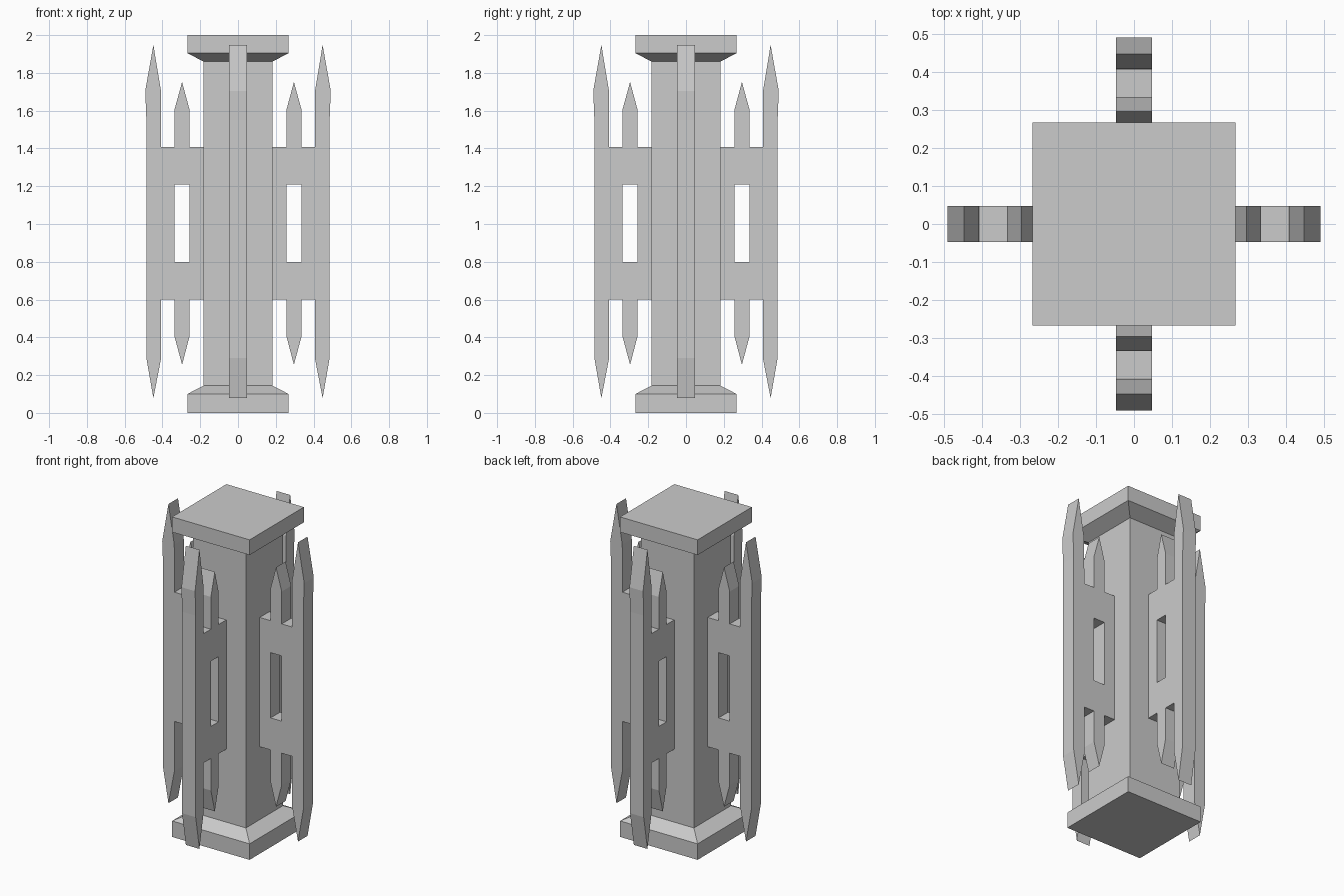
import bpy, bmesh
from math import pi
from mathutils import Matrix

if "Cube" in bpy.data.objects:
    bpy.data.objects.remove(bpy.data.objects["Cube"])

# Square column with flared base and cap: (half width, height) rings
rings = [(0.268, 0), (0.268, 0.10), (0.183, 0.144),
         (0.183, 1.86), (0.268, 1.905), (0.268, 2.0)]
bm = bmesh.new()
loops = [[bm.verts.new((sx * h, sy * h, z))
          for sx, sy in ((-1, -1), (1, -1), (1, 1), (-1, 1))] for h, z in rings]
for a, b in zip(loops, loops[1:]):
    for i in range(4):
        j = (i + 1) % 4
        bm.faces.new((a[i], a[j], b[j], b[i]))
bm.faces.new(loops[0][::-1])
bm.faces.new(loops[-1])
mesh = bpy.data.meshes.new("column")
bm.to_mesh(mesh)
bm.free()
bpy.context.collection.objects.link(bpy.data.objects.new("column", mesh))

# Fin silhouette (distance from axis, height) and its window
outline = [(0.175, 0.60), (0.258, 0.60), (0.258, 0.40), (0.296, 0.255), (0.335, 0.40),
           (0.335, 0.60), (0.407, 0.60), (0.407, 0.29), (0.448, 0.078), (0.485, 0.29),
           (0.485, 1.55), (0.491, 1.705), (0.448, 1.948), (0.408, 1.705), (0.407, 1.408),
           (0.335, 1.408), (0.335, 1.61), (0.296, 1.752), (0.258, 1.61),
           (0.258, 1.408), (0.175, 1.408)]
window = [(0.258, 0.80), (0.258, 1.208), (0.335, 1.208), (0.335, 0.80)]
curve = bpy.data.curves.new("fin_profile", 'CURVE')
curve.dimensions = '2D'
curve.fill_mode = 'BOTH'
curve.extrude = 0.047
for pts in (outline, window):
    s = curve.splines.new('POLY')
    s.points.add(len(pts) - 1)
    for p, (x, y) in zip(s.points, pts):
        p.co = (x, y, 0, 1)
    s.use_cyclic_u = True
helper = bpy.data.objects.new("fin_profile", curve)
bpy.context.collection.objects.link(helper)
bpy.context.view_layer.update()
fin = bpy.data.meshes.new_from_object(helper.evaluated_get(bpy.context.evaluated_depsgraph_get()))
bpy.data.objects.remove(helper)
fin.transform(Matrix.Rotation(pi / 2, 4, 'X'))
bm = bmesh.new()
bm.from_mesh(fin)
bmesh.ops.remove_doubles(bm, verts=bm.verts, dist=1e-5)
bmesh.ops.recalc_face_normals(bm, faces=bm.faces)
for f in bm.faces:
    f.smooth = False
bm.to_mesh(fin)
bm.free()

# Four fins around the column
for i, side in enumerate(("right", "back", "left", "front")):
    ob = bpy.data.objects.new("fin_" + side, fin)
    ob.rotation_euler.z = i * pi / 2
    bpy.context.collection.objects.link(ob)
